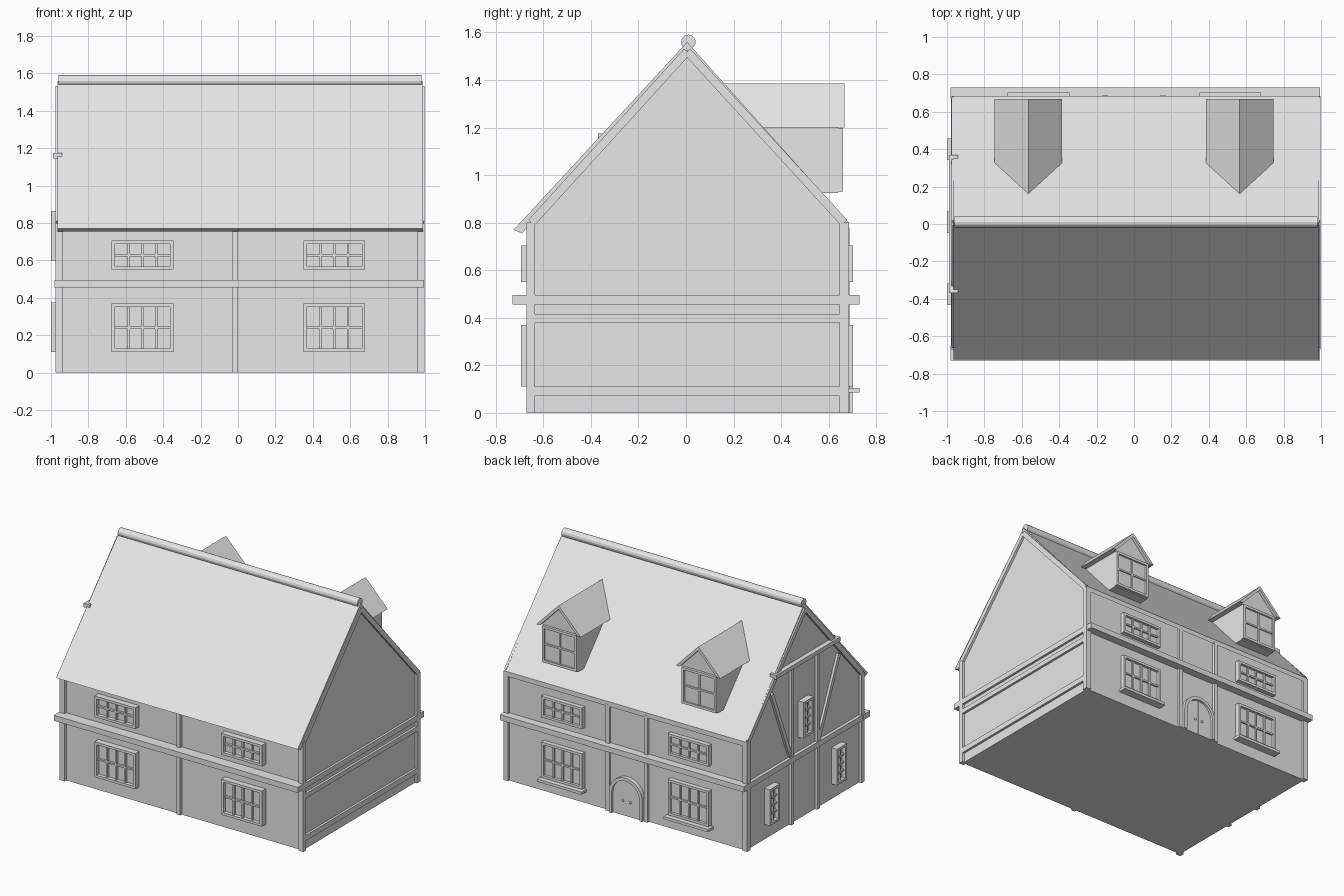
import bpy, bmesh
from math import pi, sin, cos
from mathutils import Vector

cube = bpy.data.objects.get("Cube")
if cube:
    bpy.data.objects.remove(cube, do_unlink=True)

GREY = (0.8, 0.8, 0.8, 1)
mat = bpy.data.materials.new("plain grey")
mat.use_nodes = True
mat.diffuse_color = GREY
mat.node_tree.nodes["Principled BSDF"].inputs["Base Color"].default_value = GREY

# Main dimensions
LEFT, RIGHT = 0.98, -0.955        # gable wall planes
FRONT, BACK = -0.65, 0.67         # long wall planes
RIDGE_Y, RIDGE_Z, EAVE = 0.005, 1.53, 0.8
BACK_TURN, RIGHT_TURN = pi, -pi / 2


def finish(name, bm, loc=(0, 0, 0), turn=0):
    bmesh.ops.recalc_face_normals(bm, faces=bm.faces)
    mesh = bpy.data.meshes.new(name)
    bm.to_mesh(mesh)
    bm.free()
    mesh.materials.append(mat)
    ob = bpy.data.objects.new(name, mesh)
    ob.location = loc
    ob.rotation_euler.z = turn
    bpy.context.collection.objects.link(ob)
    return ob


def add_box(bm, x0, x1, y0, y1, z0, z1):
    verts = bmesh.ops.create_cube(bm, size=1)["verts"]
    for v in verts:
        v.co = Vector(((x0 + x1) / 2 + v.co.x * (x1 - x0),
                       (y0 + y1) / 2 + v.co.y * (y1 - y0),
                       (z0 + z1) / 2 + v.co.z * (z1 - z0)))


def box(name, *size):
    bm = bmesh.new()
    add_box(bm, *size)
    return finish(name, bm)


def prism(name, profile, start, end, axis="x", loc=(0, 0, 0), turn=0):
    """Extrude a (horizontal, z) profile along x or y."""
    place = (lambda h, z, d: (d, h, z)) if axis == "x" else (lambda h, z, d: (h, d, z))
    bm = bmesh.new()
    face = bm.faces.new([bm.verts.new(place(h, z, start)) for h, z in profile])
    out = bmesh.ops.extrude_face_region(bm, geom=[face])["geom"]
    move = Vector(place(0, 0, end - start))
    bmesh.ops.translate(bm, vec=move, verts=[g for g in out if isinstance(g, bmesh.types.BMVert)])
    return finish(name, bm, loc, turn)


def strip(a, b, width):
    """Four-point profile of a straight timber from a to b."""
    a, b = Vector(a), Vector(b)
    side = (b - a).orthogonal().normalized() * width / 2
    return [a + side, b + side, b - side, a - side]


def window(name, loc, turn, w, h, cols, rows, depth=0.045, sill=False):
    """Framed window with glazing bars, facing local -y, standing on loc."""
    bm = bmesh.new()
    t, bar = 0.018, 0.012
    add_box(bm, -w / 2 + t, w / 2 - t, -depth * 0.4, 0.01, t, h - t)
    for s in (-1, 1):
        x = s * (w - t) / 2
        add_box(bm, x - t / 2, x + t / 2, -depth, 0.01, 0, h)
        z = h / 2 + s * (h - t) / 2
        add_box(bm, -w / 2 + t, w / 2 - t, -depth, 0.01, z - t / 2, z + t / 2)
    for i in range(1, cols):
        x = -w / 2 + t + (w - 2 * t) * i / cols
        add_box(bm, x - bar / 2, x + bar / 2, -depth * 0.75, 0, t, h - t)
    for i in range(1, rows):
        z = t + (h - 2 * t) * i / rows
        add_box(bm, -w / 2 + t, w / 2 - t, -depth * 0.75, 0, z - bar / 2, z + bar / 2)
    if sill:
        add_box(bm, -w / 2 - 0.015, w / 2 + 0.015, -0.06, 0.01, -0.025, -0.005)
    finish(name, bm, loc, turn)


# House body
prism("house_walls", [(FRONT, 0), (BACK, 0), (BACK, EAVE), (RIDGE_Y, RIDGE_Z), (FRONT, EAVE)],
      RIGHT, LEFT)

# Roof slopes and ridge roll
prism("front_roof", [(RIDGE_Y, 1.56), (-0.725, 0.77), (-0.69, 0.755), (RIDGE_Y, 1.525)], -0.965, 0.99)
prism("back_roof", [(RIDGE_Y, 1.56), (0.685, 0.8), (0.685, 0.765), (RIDGE_Y, 1.525)], -0.965, 0.99)
prism("ridge_roll", [(0.01 + 0.031 * cos(pi * i / 6), 1.56 + 0.031 * sin(pi * i / 6))
                     for i in range(12)], -0.96, 0.98)

# Corner posts
for gable, x0, x1 in (("left", 0.96, 0.997), ("right", -0.975, -0.935)):
    box("front_post_" + gable, x0, x1, -0.67, -0.635, 0, 0.8)
    box("back_post_" + gable, x0, x1, 0.645, 0.685, 0, 0.8)

# Wall posts and projecting floor beams
box("front_middle_post", -0.03, 0, -0.668, FRONT, 0, 0.78)
for side, x in (("left", 0.155), ("right", -0.155)):
    box("back_inner_post_" + side, x - 0.015, x + 0.015, BACK, 0.687, 0, 0.78)
box("front_floor_beam", -0.98, 0.995, -0.73, FRONT, 0.455, 0.495)
box("back_floor_beam", -0.98, 0.995, BACK, 0.73, 0.455, 0.495)

# Gable rafters on both ends
for gable, x0, x1 in (("left", LEFT, 0.997), ("right", -0.975, RIGHT)):
    for side, y in (("front", -0.65), ("back", 0.665)):
        prism(f"{side}_rafter_{gable}", strip((y, 0.8), (RIDGE_Y, 1.52), 0.035), x0, x1)

# Left gable rails
for name, z0, z1 in (("low", 0.07, 0.11), ("middle", 0.38, 0.415), ("upper", 0.455, 0.495)):
    box(name + "_rail_left", LEFT, 0.997, FRONT, BACK, z0, z1)

# Right gable timbers
box("floor_rail_right", -0.978, RIGHT, FRONT, BACK, 0.455, 0.495)
box("collar_beam_right", -0.99, -0.94, -0.37, 0.37, 1.145, 1.175)
for side, s in (("back", 1), ("front", -1)):
    y = 0.01 + s * 0.15
    box(side + "_stud_right", -0.975, RIGHT, y - 0.015, y + 0.015, 0, 1.15)
    prism(side + "_brace_right", strip((y + s * 0.01, 0.5), (s * 0.39, 1.04), 0.03), -0.972, RIGHT)

# Windows of the long walls
for side, x in (("left", 0.515), ("right", -0.51)):
    for wall, y, turn in (("front", FRONT, 0), ("back", BACK, BACK_TURN)):
        depth = 0.045 if wall == "front" else 0.033
        window(f"{wall}_lower_window_{side}", (x, y, 0.11), turn, 0.33, 0.26, 4, 2, depth, wall == "back")
        window(f"{wall}_upper_window_{side}", (x, y, 0.55), turn, 0.33, 0.155, 4, 2, depth)

# Windows of the right gable
for name, y, z in (("back_lower", 0.4, 0.11), ("front_lower", -0.375, 0.11), ("upper", 0.01, 0.6)):
    window(name + "_window_gable", (RIGHT, y, z), RIGHT_TURN, 0.115, 0.265, 2, 4)


# Arched double door at the back
def arch(r, spring):
    return [(r * cos(pi * i / 16), spring + r * sin(pi * i / 16)) for i in range(17)]


outer, inner = arch(0.135, 0.15), arch(0.112, 0.15)
prism("door_surround", [(0.135, 0)] + outer + [(-0.135, 0), (-0.112, 0)] + inner[::-1] + [(0.112, 0)],
      BACK, 0.7, "y")
for side, s in (("left", 1), ("right", -1)):
    leaf = [(s * 0.001, 0)] + [(s * 0.112, 0)] + [(s * x, z) for x, z in inner[:8]] + [(s * 0.001, 0.262)]
    prism("door_leaf_" + side, leaf, BACK, 0.683, "y")
    bm = bmesh.new()
    bmesh.ops.create_uvsphere(bm, u_segments=10, v_segments=6, radius=0.009)
    finish("door_knob_" + side, bm, (s * 0.03, 0.688, 0.11))

# Dormers on the back slope
for side, x in (("left", 0.565), ("right", -0.565)):
    at = (x, 0, 0)
    prism("dormer_walls_" + side,
          [(-0.14, 0.925), (0.14, 0.925), (0.14, 1.2), (-0.14, 1.2)], 0.25, 0.64, "y", at)
    prism("dormer_gable_" + side, [(-0.16, 1.2), (0.16, 1.2), (0, 1.365)], 0.1, 0.645, "y", at)
    prism("dormer_roof_" + side, [(-0.18, 1.2), (0, 1.385), (0.18, 1.2), (0.152, 1.2),
                                  (0, 1.357), (-0.152, 1.2)], 0.1, 0.667, "y", at)
    window("dormer_window_" + side, (x, 0.638, 0.932), BACK_TURN, 0.28, 0.266, 2, 2, 0.022)
